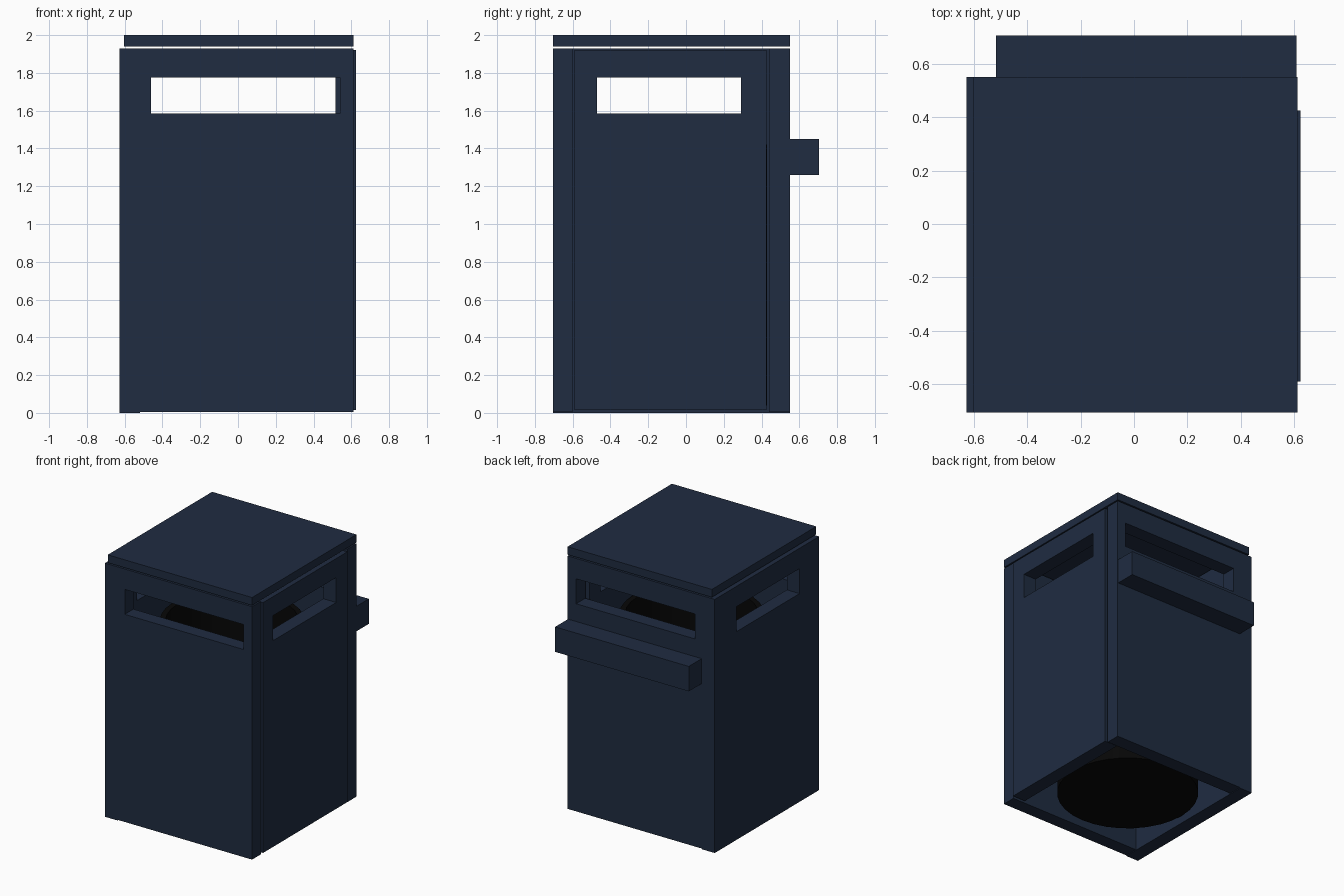
import bpy, bmesh
from mathutils import Vector

if "Cube" in bpy.data.objects:
    bpy.data.objects.remove(bpy.data.objects["Cube"])


def material(name, rgb):
    m = bpy.data.materials.new(name)
    m.diffuse_color = (*rgb, 1)
    m.use_nodes = True
    m.node_tree.nodes["Principled BSDF"].inputs["Base Color"].default_value = m.diffuse_color
    return m


navy = material("navy_paint", (0.014, 0.025, 0.053))
black = material("black_liner", (0.002, 0.002, 0.002))


def finish(name, bm, mat):
    bmesh.ops.recalc_face_normals(bm, faces=bm.faces)
    me = bpy.data.meshes.new(name)
    bm.to_mesh(me)
    bm.free()
    ob = bpy.data.objects.new(name, me)
    bpy.context.collection.objects.link(ob)
    me.materials.append(mat)
    return ob


def box(name, x, y, z, mat=navy):
    bm = bmesh.new()
    bmesh.ops.create_cube(bm, size=1)
    for v in bm.verts:
        v.co = Vector([(r[0] + r[1]) / 2 + c * (r[1] - r[0])
                       for r, c in zip((x, y, z), v.co)])
    return finish(name, bm, mat)


def slotted_wall(name, axis, u, z, depth, slot_u, slot_z):
    """Slab across `axis`, spanning u and z, with a rectangular slot through it."""
    bm = bmesh.new()
    us = (u[0], slot_u[0], slot_u[1], u[1])
    zs = (z[0], slot_z[0], slot_z[1], z[1])

    def point(a, b):
        return (depth[0], a, b) if axis == 'X' else (a, depth[0], b)

    grid = [[bm.verts.new(point(a, b)) for b in zs] for a in us]
    for i in range(3):
        for j in range(3):
            if (i, j) != (1, 1):
                bm.faces.new((grid[i][j], grid[i + 1][j],
                              grid[i + 1][j + 1], grid[i][j + 1]))
    # keep the first face layer and extrude a copy through the wall thickness
    ext = bmesh.ops.extrude_face_region(bm, geom=bm.faces[:], use_keep_orig=True)
    t = depth[1] - depth[0]
    offset = (t, 0, 0) if axis == 'X' else (0, t, 0)
    verts = [e for e in ext["geom"] if isinstance(e, bmesh.types.BMVert)]
    bmesh.ops.translate(bm, verts=verts, vec=offset)
    return finish(name, bm, navy)


# four slotted walls
wide, side, slot_z = (-0.46, 0.54), (-0.47, 0.29), (1.585, 1.775)
slotted_wall("front_wall", 'Y', (-0.52, 0.612), (0.005, 1.93), (-0.705, -0.60), wide, slot_z)
slotted_wall("back_wall", 'Y', (-0.52, 0.612), (0.005, 1.93), (0.44, 0.55), wide, slot_z)
slotted_wall("left_wall", 'X', (-0.705, 0.55), (0, 1.93), (-0.627, -0.52), side, slot_z)
slotted_wall("right_door", 'X', (-0.59, 0.425), (0.015, 1.92), (0.515, 0.624), side, slot_z)

# lid and rear ledge
box("lid", (-0.603, 0.612), (-0.705, 0.55), (1.94, 2.0))
box("rear_ledge", (-0.517, 0.608), (0.55, 0.705), (1.26, 1.45))

# round liner, open at the top with a thin wall
bm = bmesh.new()
profile = [(0, 0.04), (0.5, 0.04), (0.5, 1.42), (0.46, 1.42), (0.46, 0.08), (0, 0.08)]
pts = [bm.verts.new((r, -0.07, z)) for r, z in profile]
edges = [bm.edges.new(p) for p in zip(pts, pts[1:])]
bmesh.ops.spin(bm, geom=pts + edges, cent=(0, -0.07, 0), axis=(0, 0, 1),
               angle=6.283185307, steps=32, use_duplicate=False)
for v in bm.verts:
    v.co.y += 0.0
bmesh.ops.remove_doubles(bm, verts=bm.verts, dist=0.0005)
liner = finish("inner_liner", bm, black)
bpy.context.view_layer.objects.active = liner
liner.select_set(True)
bpy.ops.object.shade_smooth_by_angle()
